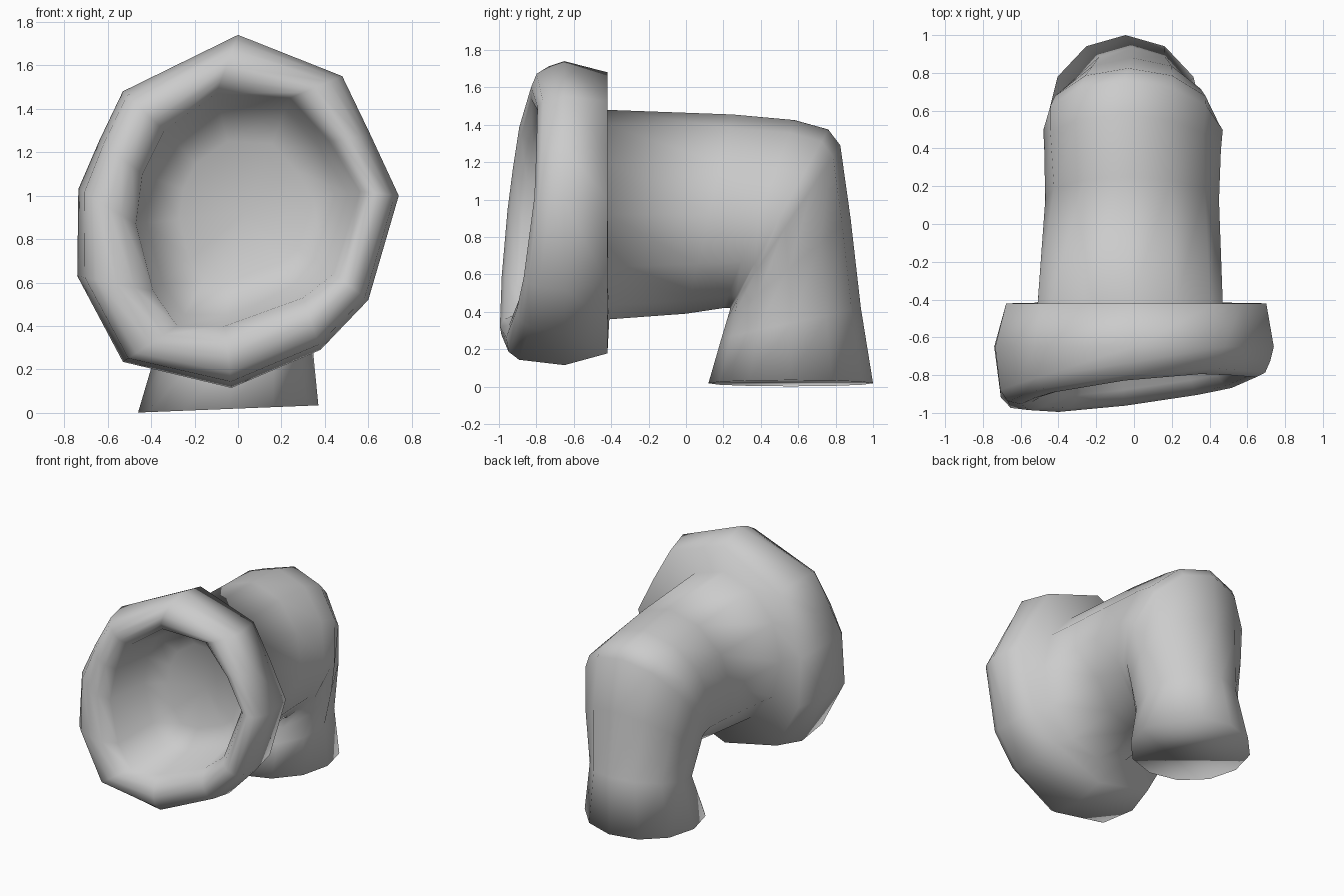
import bpy, bmesh, math
from mathutils import Vector

if "Cube" in bpy.data.objects:
    bpy.data.objects.remove(bpy.data.objects["Cube"])

N = 12


def loft(name, rings, cap_end=False):
    """Skin a list of equal-length point rings into one smooth sheet."""
    bm = bmesh.new()
    rows = [[bm.verts.new(p) for p in ring] for ring in rings]
    for a, b in zip(rows, rows[1:]):
        for i in range(N):
            j = (i + 1) % N
            bm.faces.new((a[i], a[j], b[j], b[i]))
    if cap_end:
        bm.faces.new(rows[-1])
    bmesh.ops.remove_doubles(bm, verts=bm.verts, dist=0.0005)
    bmesh.ops.recalc_face_normals(bm, faces=bm.faces)
    for f in bm.faces:
        f.smooth = True
    mesh = bpy.data.meshes.new(name)
    bm.to_mesh(mesh)
    bm.free()
    ob = bpy.data.objects.new(name, mesh)
    bpy.context.collection.objects.link(ob)
    return ob


def section(inner, outer, x0, x1, tilt=0.0, lean=0.0):
    """Oval section between an inner and an outer (y, z) point of the elbow."""
    ring = []
    for i in range(N):
        t = 2 * math.pi * i / N
        k = (1 + math.cos(t)) / 2
        x = (x0 + x1) / 2 + (x1 - x0) / 2 * math.sin(t) + lean * max(0, math.cos(t))
        y = inner[0] + (outer[0] - inner[0]) * k
        z = inner[1] + (outer[1] - inner[1]) * k + tilt * x
        ring.append(Vector((x, y, z)))
    return ring


# Ring and opening outlines (x, z)
outer = [(0, 1.74), (.48, 1.55), (.61, 1.28), (.74, 1.0), (.60, .52), (.38, .29),
         (-.03, .115), (-.53, .235), (-.74, .63), (-.735, 1.03), (-.64, 1.25), (-.53, 1.48)]
opening = [(-.1, 1.47), (.24, 1.45), (.42, 1.25), (.56, 1.02), (.44, .64), (.30, .53),
           (-.06, .40), (-.28, .40), (-.39, .56), (-.47, .87), (-.44, 1.10), (-.34, 1.30)]


def blend(t):
    return [(a[0] + (b[0] - a[0]) * t, a[1] + (b[1] - a[1]) * t)
            for a, b in zip(outer, opening)]


def flat(points, y):
    return [Vector((x, y, z)) for x, z in points]


def slanted(points, shift):
    return [Vector((x, -0.87 + 0.11 * x + 0.10 * (z - 0.93) + shift, z)) for x, z in points]


def shrink(k):
    return [(0.03 + (x - 0.03) * k, 0.92 + (z - 0.92) * k) for x, z in opening]


# Thick irregular ring with a rounded lip and a closed bowl inside,
# continuing into the bent duct with a flared, closed foot
loft("flared_elbow_duct", [
    flat(shrink(0.0), -0.44),
    flat(shrink(0.6), -0.46),
    flat(shrink(0.9), -0.54),
    slanted(opening, 0.05),
    slanted(blend(0.75), -0.01),
    slanted(blend(0.52), -0.02),
    slanted(blend(0.25), 0.00),
    slanted(blend(0.10), 0.06),
    flat(outer, -0.65),
    flat(blend(0.22), -0.42),
    section((-0.41, 0.36), (-0.43, 1.48), -0.51, 0.47),
    section((0.00, 0.39), (0.25, 1.455), -0.47, 0.45, lean=-0.03),
    section((0.20, 0.42), (0.58, 1.425), -0.475, 0.46, lean=-0.06),
    section((0.235, 0.42), (0.76, 1.375), -0.48, 0.47, lean=-0.05),
    section((0.235, 0.41), (0.825, 1.29), -0.47, 0.45, lean=-0.02),
    section((0.22, 0.36), (0.88, 0.90), -0.43, 0.41),
    section((0.19, 0.26), (0.935, 0.42), -0.36, 0.34),
    section((0.12, 0.02), (1.0, 0.02), -0.46, 0.37, 0.04),
], cap_end=True)
